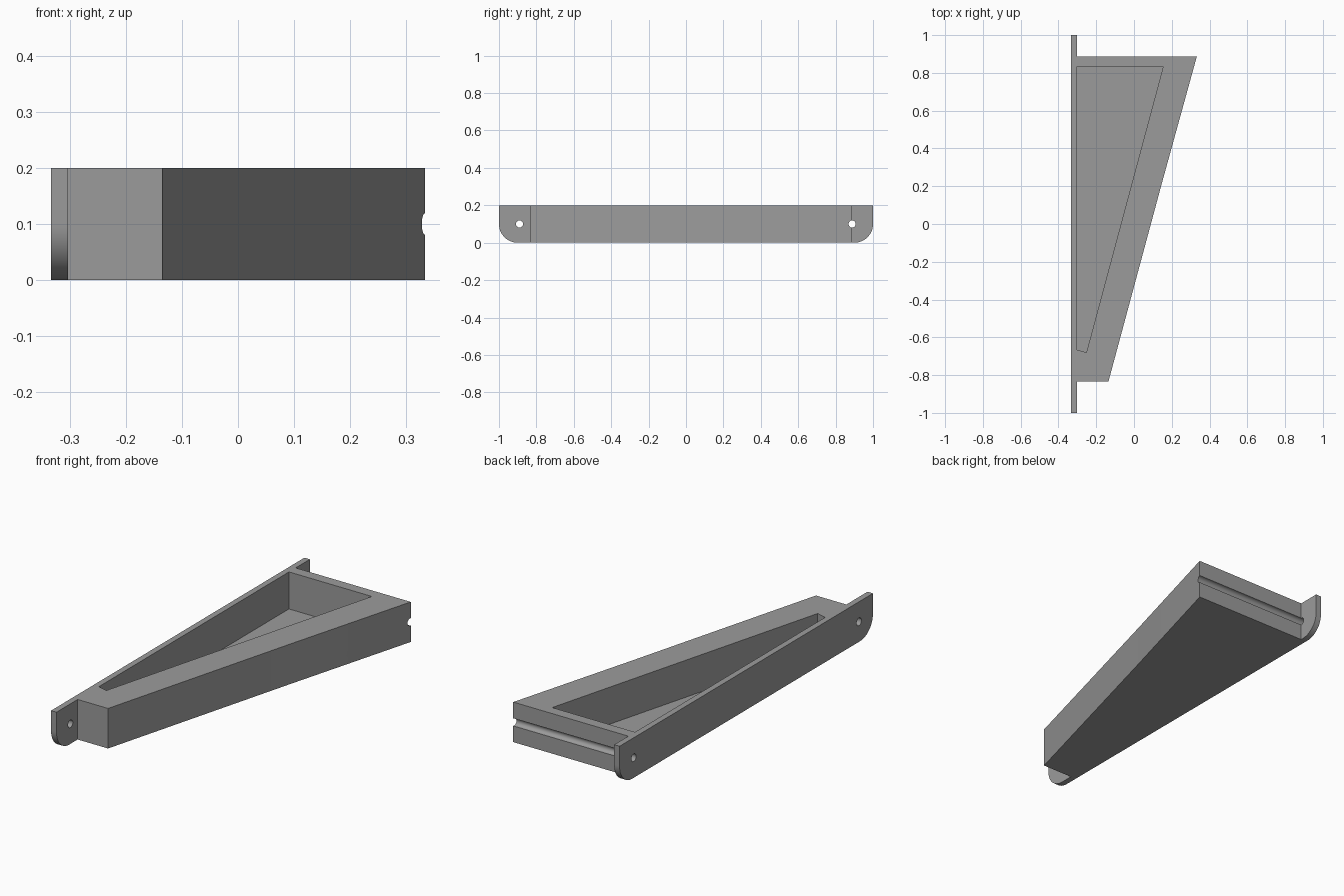
import bpy, bmesh, math
from mathutils import Vector

if "Cube" in bpy.data.objects:
    bpy.data.objects.remove(bpy.data.objects["Cube"])

grey = bpy.data.materials.new("mid_grey")
grey.diffuse_color = (0.33, 0.33, 0.33, 1)
grey.use_nodes = True
grey.node_tree.nodes["Principled BSDF"].inputs["Base Color"].default_value = grey.diffuse_color


def prism(name, points, offset):
    """Extrude a closed flat outline by an offset."""
    bm = bmesh.new()
    face = bm.faces.new([bm.verts.new(p) for p in points])
    extruded = bmesh.ops.extrude_face_region(bm, geom=[face])["geom"]
    moved = [v for v in extruded if isinstance(v, bmesh.types.BMVert)]
    bmesh.ops.translate(bm, verts=moved, vec=Vector(offset))
    bmesh.ops.recalc_face_normals(bm, faces=bm.faces)
    mesh = bpy.data.meshes.new(name)
    bm.to_mesh(mesh)
    bm.free()
    mesh.materials.append(grey)
    obj = bpy.data.objects.new(name, mesh)
    bpy.context.collection.objects.link(obj)
    return obj


def combine(target, other, operation):
    """Apply a boolean and remove the helper."""
    mod = target.modifiers.new(operation, "BOOLEAN")
    mod.operation = operation
    mod.solver = "EXACT"
    mod.object = other
    bpy.context.view_layer.objects.active = target
    bpy.ops.object.modifier_apply(modifier=mod.name)
    bpy.data.objects.remove(other)


HEIGHT = 0.2
PLATE_LEFT, PLATE_RIGHT = -0.333, -0.303
CORNER = 0.1

# Mounting plate with rounded lower corners
outline = [(PLATE_LEFT, 1, HEIGHT), (PLATE_LEFT, -1, HEIGHT)]
for side, start in ((-1, math.pi), (1, 1.5 * math.pi)):
    for i in range(17):
        a = start + i / 16 * math.pi / 2
        outline.append((PLATE_LEFT, side * (1 - CORNER) + CORNER * math.cos(a),
                        CORNER + CORNER * math.sin(a)))
bracket = prism("wedge_bracket", outline, (PLATE_RIGHT - PLATE_LEFT, 0, 0))

# Tapered body with a slight step along its slanted side
body = prism("body", [(x, y, 0) for x, y in (
    (-0.318, -0.833), (-0.135, -0.833), (0.154, 0.24), (0.157, 0.25),
    (0.333, 0.888), (-0.318, 0.888))], (0, 0, HEIGHT))
combine(bracket, body, "UNION")

# Open pocket leaving a thin floor
pocket = prism("pocket_cutter", [(x, y, 0.015) for x, y in (
    (PLATE_RIGHT, 0.835), (PLATE_RIGHT, -0.665), (-0.252, -0.68),
    (0.155, 0.835))], (0, 0, 0.3))
combine(bracket, pocket, "DIFFERENCE")

# Screw holes; the rear one continues as a groove across the back of the body
for y in (-0.89, 0.888):
    circle = [(-0.5, y + 0.019 * math.cos(i * math.pi / 12),
               0.1 + 0.019 * math.sin(i * math.pi / 12)) for i in range(24)]
    combine(bracket, prism("hole_cutter", circle, (1, 0, 0)), "DIFFERENCE")

bpy.ops.object.select_all(action="DESELECT")
bracket.select_set(True)
bpy.context.view_layer.objects.active = bracket
bpy.ops.object.shade_smooth_by_angle(angle=math.radians(30))
